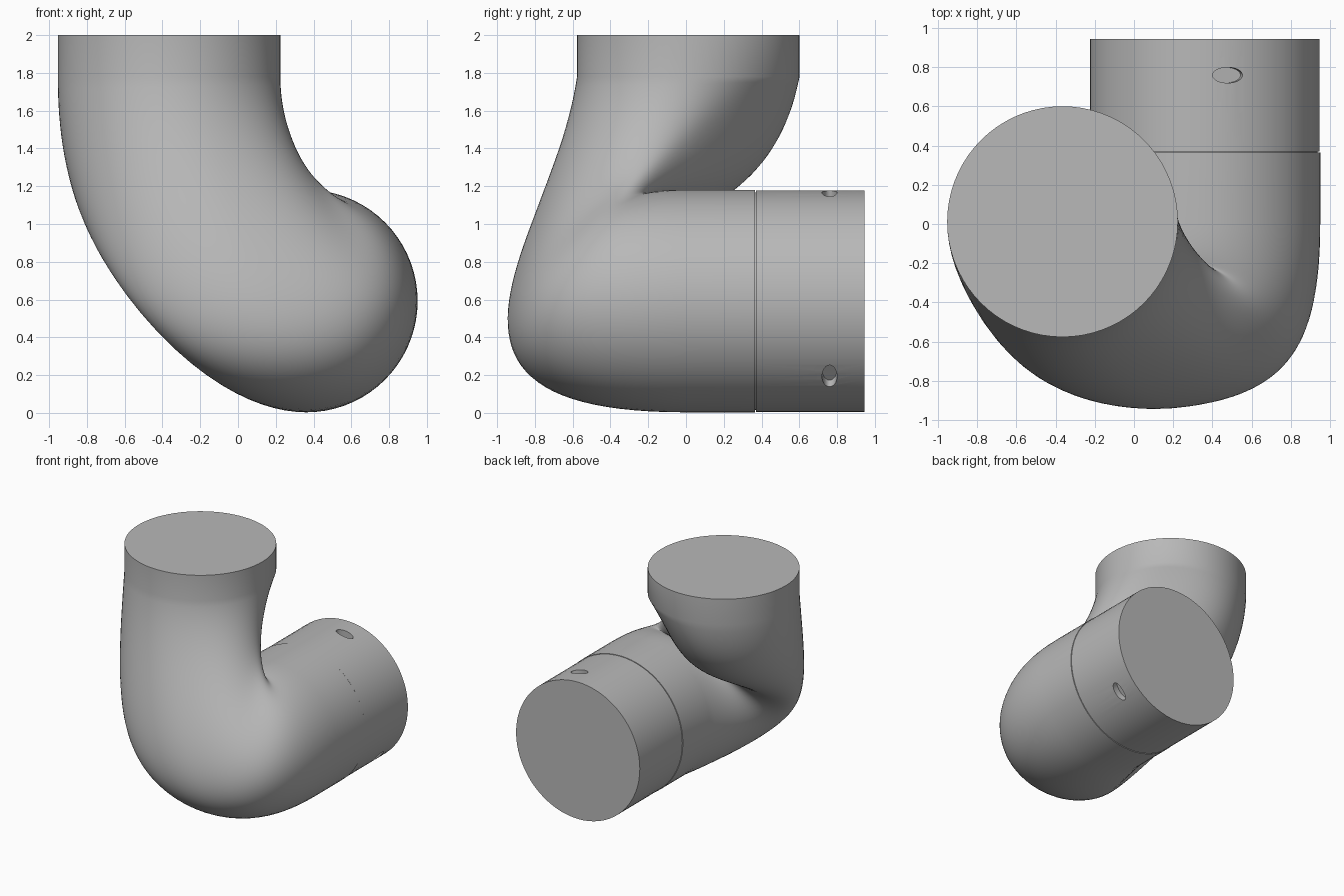
import bpy
import bmesh
from math import sin, cos, pi, radians
from mathutils import Vector, Matrix

if "Cube" in bpy.data.objects:
    bpy.data.objects.remove(bpy.data.objects["Cube"], do_unlink=True)

SIDES = 72
STEPS = 48
RADIUS = 0.589
INLET = Vector((-0.365, 0.012, 1.78))   # where the upright pipe starts to bend
OUTLET = Vector((0.362, 0.0, 0.592))    # where the bend becomes a level pipe
SEAM = 0.366                            # where the level pipe meets the collar

grey = bpy.data.materials.new("plain grey")
grey.use_nodes = True
colour = (0.48, 0.48, 0.48, 1)
grey.diffuse_color = colour
grey.node_tree.nodes["Principled BSDF"].inputs["Base Color"].default_value = colour


def finish(bm, name):
    """Turn a bmesh into a grey object."""
    bmesh.ops.recalc_face_normals(bm, faces=bm.faces)
    mesh = bpy.data.meshes.new(name)
    bm.to_mesh(mesh)
    bm.free()
    mesh.materials.append(grey)
    obj = bpy.data.objects.new(name, mesh)
    bpy.context.collection.objects.link(obj)
    return obj


def smooth(obj):
    """Shade smooth but keep the rims sharp."""
    bpy.ops.object.select_all(action='DESELECT')
    obj.select_set(True)
    bpy.context.view_layer.objects.active = obj
    bpy.ops.object.shade_smooth_by_angle(angle=radians(40))


def lobe(angle, degrees, power):
    """Weight that peaks at one direction around the ring."""
    return max(0, cos(angle - radians(degrees))) ** power


def bend_point(t, angle):
    """Bezier strand from the upright circle to the matching outlet point."""
    c, s = cos(angle), sin(angle)
    start = INLET + RADIUS * Vector((c, s, 0))
    end = OUTLET + RADIUS * Vector((c, 0, s))
    drop = 0.9 - 0.2 * c + 0.05 * s - 0.32 * lobe(angle, 50, 4)
    lean = 0.12 + 0.3 * lobe(angle, 20, 2)
    pull = 1.1 + 0.17 * c - 0.5 * s
    lag = 0.25 * lobe(angle, 225, 2)
    p1 = start - Vector((0, lean, drop))
    p2 = end - Vector((lag, pull, 0))
    u = 1 - t
    return u**3 * start + 3 * u * u * t * p1 + 3 * u * t * t * p2 + t**3 * end


def cylinder_along_y(name, radius, y0, y1):
    bm = bmesh.new()
    turn = Matrix.Rotation(pi / 2, 4, 'X')
    place = Matrix.Translation((OUTLET.x, (y0 + y1) / 2, OUTLET.z))
    bmesh.ops.create_cone(bm, cap_ends=True, segments=SIDES, radius1=radius,
                          radius2=radius, depth=y1 - y0, matrix=place @ turn)
    return finish(bm, name)


# Elbow: straight upright mouth, lofted double bend, straight level end
bm = bmesh.new()
angles = [2 * pi * i / SIDES for i in range(SIDES)]
rings = [[bm.verts.new((INLET.x + RADIUS * cos(a), INLET.y + RADIUS * sin(a), 2))
          for a in angles]]
for k in range(STEPS + 1):
    rings.append([bm.verts.new(bend_point(k / STEPS, a)) for a in angles])
rings.append([bm.verts.new((OUTLET.x + RADIUS * cos(a), SEAM,
                            OUTLET.z + RADIUS * sin(a))) for a in angles])
for upper, lower in zip(rings, rings[1:]):
    for i in range(SIDES):
        j = (i + 1) % SIDES
        bm.faces.new((upper[i], upper[j], lower[j], lower[i]))
bm.faces.new(rings[0])
bm.faces.new(rings[-1])
smooth(finish(bm, "elbow"))

# Narrow neck that leaves a fine groove between elbow and collar
smooth(cylinder_along_y("seam_neck", 0.576, 0.34, 0.40))

# Collar with two shallow oval screw holes
collar = cylinder_along_y("collar", 0.586, 0.37, 0.945)
for degrees in (78.5, -43):
    a = radians(degrees)
    outward = Vector((cos(a), 0, sin(a)))
    bm = bmesh.new()
    bmesh.ops.create_cone(bm, cap_ends=True, segments=24, radius1=1, radius2=1,
                          depth=0.16)
    frame = Matrix((Vector((-sin(a), 0, cos(a))) * 0.078,
                    Vector((0, 1, 0)) * 0.04, outward)).transposed().to_4x4()
    spot = Vector((OUTLET.x, 0.76, OUTLET.z)) + outward * 0.61
    bmesh.ops.transform(bm, matrix=Matrix.Translation(spot) @ frame, verts=bm.verts)
    cutter = finish(bm, "hole_cutter")
    cutter.hide_render = True
    cut = collar.modifiers.new("hole", 'BOOLEAN')
    cut.operation = 'DIFFERENCE'
    cut.solver = 'EXACT'
    cut.object = cutter
    bpy.context.view_layer.objects.active = collar
    bpy.ops.object.modifier_apply(modifier=cut.name)
    bpy.data.objects.remove(cutter, do_unlink=True)
smooth(collar)
